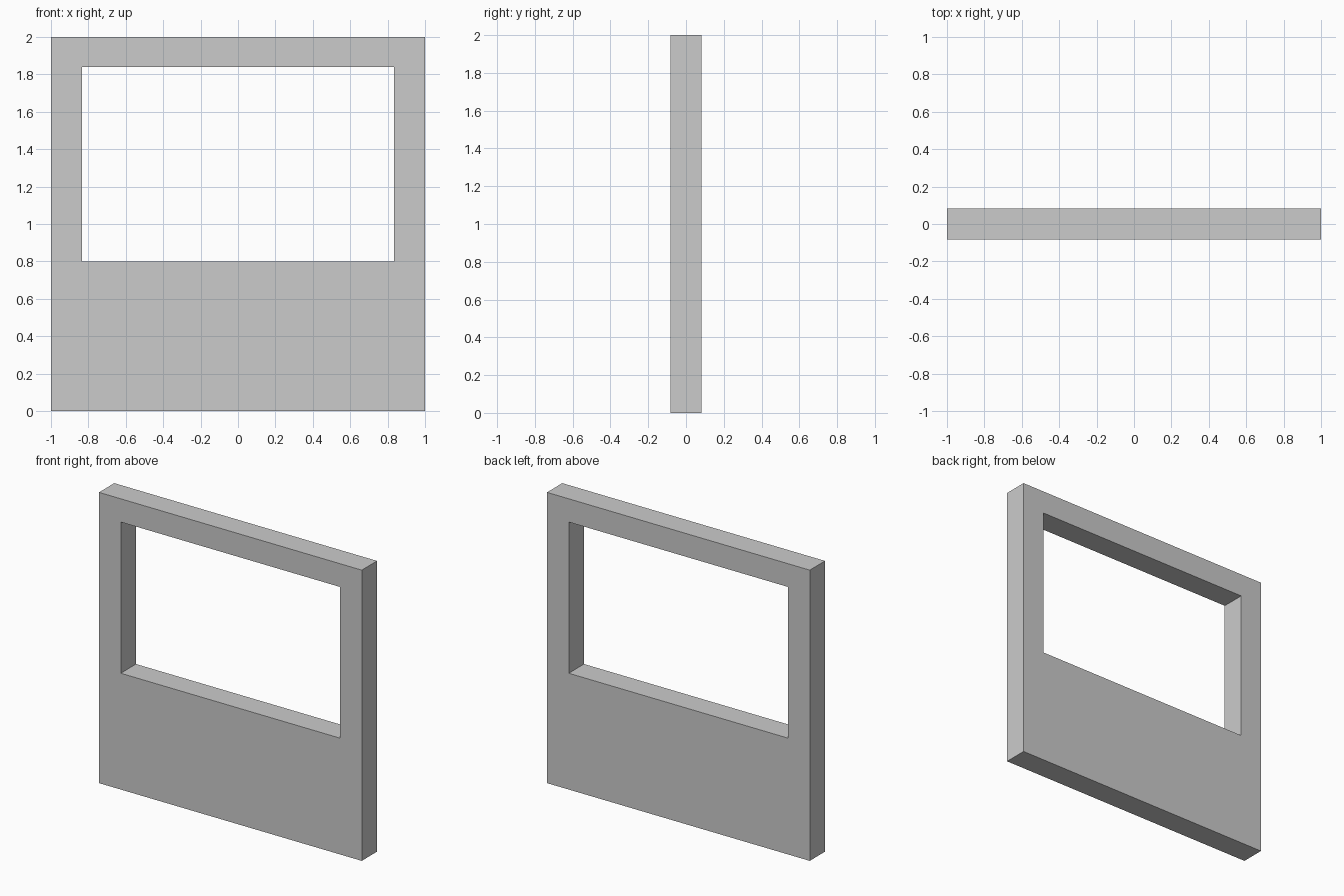
import bpy
import bmesh

if "Cube" in bpy.data.objects:
    bpy.data.objects.remove(bpy.data.objects["Cube"])

HALF_DEPTH = 0.083


def rectangle(x, z0, z1):
    return [(-x, z0), (x, z0), (x, z1), (-x, z1)]


# Wall outline and window opening, as (x, z) loops
outer = rectangle(1.0, 0.0, 2.0)
inner = rectangle(0.834, 0.80, 1.84)

bm = bmesh.new()


def add_loop(points, y):
    return [bm.verts.new((x, y, z)) for x, z in points]


front_out, front_in = add_loop(outer, -HALF_DEPTH), add_loop(inner, -HALF_DEPTH)
back_out, back_in = add_loop(outer, HALF_DEPTH), add_loop(inner, HALF_DEPTH)

# Bridge the loops: front face, outer edges, back face, window reveals
for a, b in ((front_out, front_in), (back_out, front_out),
             (back_in, back_out), (front_in, back_in)):
    for i in range(4):
        j = (i + 1) % 4
        bm.faces.new((a[i], a[j], b[j], b[i]))
bmesh.ops.recalc_face_normals(bm, faces=bm.faces[:])

mesh = bpy.data.meshes.new("window_wall")
bm.to_mesh(mesh)
bm.free()
wall = bpy.data.objects.new("window_wall", mesh)
bpy.context.collection.objects.link(wall)
